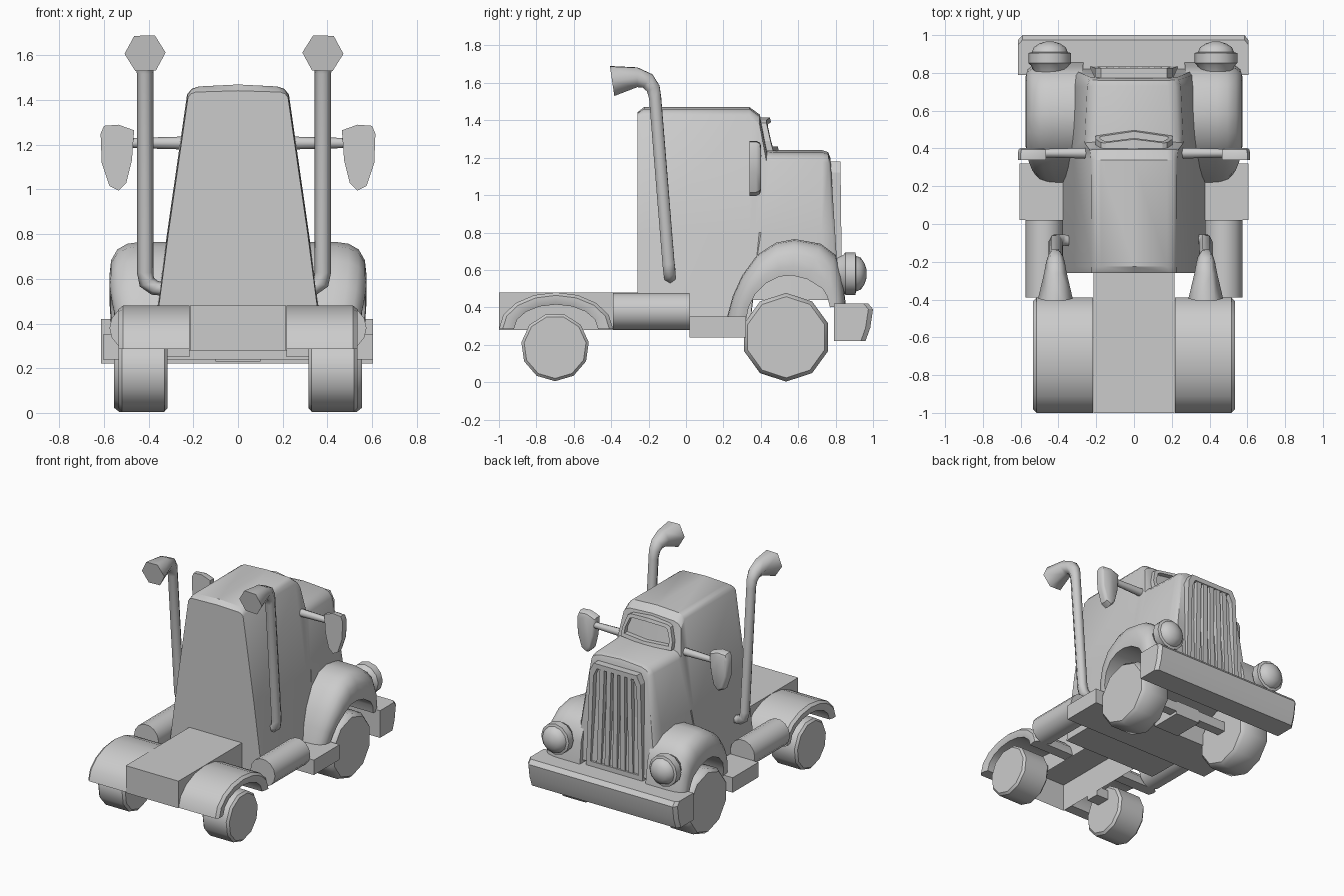
import bpy, bmesh, math
from mathutils import Vector

if "Cube" in bpy.data.objects:
    bpy.data.objects.remove(bpy.data.objects["Cube"])


def mesh(name, verts, faces, mirror=False, smooth=None):
    me = bpy.data.meshes.new(name)
    me.from_pydata([tuple(v) for v in verts], [], faces)
    bm = bmesh.new()
    bm.from_mesh(me)
    bmesh.ops.recalc_face_normals(bm, faces=bm.faces)
    bm.to_mesh(me)
    bm.free()
    o = bpy.data.objects.new(name, me)
    bpy.context.collection.objects.link(o)
    if smooth:
        bpy.ops.object.select_all(action='DESELECT')
        o.select_set(True)
        bpy.context.view_layer.objects.active = o
        bpy.ops.object.shade_smooth_by_angle(angle=math.radians(smooth))
    if mirror:
        o.modifiers.new("Mirror", 'MIRROR')
    return o


def loft(name, rings, mirror=False, smooth=None):
    n = len(rings[0])
    faces = [(k * n + i, k * n + (i + 1) % n, (k + 1) * n + (i + 1) % n, (k + 1) * n + i)
             for k in range(len(rings) - 1) for i in range(n)]
    last = (len(rings) - 1) * n
    faces += [tuple(range(n)), tuple(range(last, last + n))]
    return mesh(name, [p for r in rings for p in r], faces, mirror, smooth)


def box(name, x, y, z, mirror=False, open_bottom=False):
    o = loft(name, [[(a, b, c) for a, b in ((x[0], y[0]), (x[1], y[0]), (x[1], y[1]), (x[0], y[1]))]
                    for c in z], mirror)
    if open_bottom:
        bm = bmesh.new()
        bm.from_mesh(o.data)
        bmesh.ops.delete(bm, geom=[f for f in bm.faces if f.normal.z < -0.9], context='FACES')
        bm.to_mesh(o.data)
        bm.free()
    return o


def lathe(name, profile, axis, center, n, smooth=35, phase=0.0):
    rings = []
    for t, r in profile:
        ring = []
        for i in range(n):
            a = math.tau * i / n + phase
            u, v = r * math.cos(a), r * math.sin(a)
            off = (t, u, v) if axis == 'X' else (u, t, v)
            ring.append(Vector(center) + Vector(off))
        rings.append(ring)
    return loft(name, rings, True, smooth)


def fender(name, outer, inner, section, taper, smooth):
    # section holds (x, blend from outer arc to inner arc)
    rings = []
    for (a, b), (c, d), s in zip(outer, inner, taper):
        rings.append([(x * s, a + (c - a) * t, b + (d - b) * t) for x, t in section])
    loft(name, rings, True, smooth)


def frame(name, half, inset, yfun, depth):
    # raised rim with a recessed panel; half outline runs bottom centre to top centre
    out = half + [(-x, z) for x, z in reversed(half[1:-1])]
    zc = (half[0][1] + half[-1][1]) / 2
    w = max(x for x, z in half)
    h = half[-1][1] - zc
    inn = [(x * (1 - inset / w), zc + (z - zc) * (1 - inset / h)) for x, z in out]
    loops = [(out, -depth), (out, 0), (inn, 0), (inn, -depth * 0.6)]
    loft(name, [[(x, yfun(x, z) + d, z) for x, z in l] for l, d in loops])


# Cab and hood: tapered sections lofted along y (bottom y, top y, half width, bottom z, top z, shoulder)
rings = []
for yb, yt, wb, z0, zt, s in ((-.26, -.26, .38, .28, 1.442, .03), (-.225, -.225, .383, .28, 1.47, .045),
                              (.34, .34, .386, .28, 1.47, .045), (.34, .395, .386, .28, 1.43, .05),
                              (.34, .435, .386, .28, 1.245, .06), (.345, .47, .384, .44, 1.24, .06),
                              (.72, .73, .372, .44, 1.24, .06), (.80, .76, .36, .44, 1.23, .06),
                              (.82, .772, .345, .44, 1.20, .06)):
    def wid(z):
        return wb - (z - .28) * .138
    half = [(wid(z0), z0), (wid(.8) + .004, .8), (wid(zt - s), zt - s),
            (wid(zt) - .3 * s, zt - .45 * s), (wid(zt) - s, zt - .2 * s), (0, zt)]
    full = half + [(-x, z) for x, z in reversed(half[:-1])]
    rings.append([(x, yb + (yt - yb) * (z - z0) / (zt - z0), z) for x, z in full])
loft("cab_and_hood", rings, smooth=35)

# Windshield, grille and grille bars
frame("windshield", [(0, 1.235), (.205, 1.235), (.205, 1.29), (.175, 1.385), (.15, 1.4), (0, 1.415)],
      .025, lambda x, z: .497 - abs(x) * .15 - (z - 1.235) * .27, .06)


def grille_y(x, z):
    return .835 - (z - .42) * .012


frame("grille_frame", [(0, .42), (.23, .42), (.207, 1.12), (.175, 1.18), (0, 1.18)],
      .035, grille_y, .06)
for i in range(5):
    k = (i - 2) / 3
    loft("grille_bar", [[(k * w + dx, grille_y(0, z) + dy, z)
                         for dx, dy in ((-.018, -.05), (.018, -.05), (.018, -.005), (-.018, -.005))]
                        for z, w in ((.45, .195), (1.15, .165))])

# Front fenders
outer = [(.22, .35), (.25, .46), (.30, .57), (.38, .68), (.48, .745), (.58, .765),
         (.72, .74), (.80, .68), (.835, .58), (.855, .41)]
inner = [(.32, .33), (.335, .40), (.37, .47), (.43, .53), (.50, .565), (.57, .57),
         (.65, .55), (.73, .50), (.755, .46), (.77, .40)]
fender("front_fender", outer, inner,
       [(.27, 0), (.44, 0), (.495, .04), (.54, .17), (.568, .42), (.575, .75), (.57, 1), (.27, 1)],
       [.92, .95, .98, 1, 1, 1, 1, 1, 1, .99], 50)

# Rear fenders


def arch(ry, rz):
    return [(-.695 - ry * math.cos(math.pi * i / 8), .285 + rz * math.sin(math.pi * i / 8))
            for i in range(9)]


fender("rear_fender", arch(.305, .195), arch(.225, .13),
       [(.216, 0), (.515, 0), (.535, .25), (.535, .6), (.525, 1), (.216, 1)], [1] * 9, 35)

# Wheels and axle stubs
lathe("front_wheel", [(-.115, .215), (-.09, .237), (.09, .237), (.115, .217)], 'X',
      (.44, .535, .24), 10, 40, -math.pi / 2)
lathe("rear_wheel", [(-.11, .165), (-.095, .182), (.095, .182), (.11, .167)], 'X',
      (.425, -.70, .187), 11, 40, -math.pi / 2)
box("rear_axle_stub", (.216, .33), (-.75, -.65), (.25, .32), True)
box("front_axle_stub", (.1, .34), (.50, .57), (.25, .32), True)

# Chassis, rear deck, steps and fuel tanks
box("chassis", (-.34, .34), (.02, .34), (.24, .32))
box("axle_block", (-.1, .1), (.34, .57), (.23, .33))
box("rear_deck", (-.215, .215), (-1, -.255), (.28, .48), open_bottom=True)
box("step", (.33, .605), (.02, .32), (.24, .35), True)
lathe("fuel_tank", [(-.39, .1), (.02, .1)], 'Y', (.475, 0, .38), 14)

# Front bumper
prof = [(.79, .22), (.96, .22), (.985, .29), (1, .39), (.975, .42), (.79, .42)]
loft("front_bumper", [[(x, y + (0 if y < .8 else dy), z) for y, z in prof]
                      for x, dy in ((-.613, -.025), (-.59, 0), (.585, 0), (.605, -.025))], smooth=25)

# Headlights
o = lathe("headlight", [(.74, .05), (.80, .08), (.84, .1), (.852, .113), (.905, .113), (.91, .095),
                        (.935, .085), (.955, .055), (.966, .02)], 'Y', (.44, 0, .58), 12, 40)
o.location.x = -.006

# Side mirrors
lathe("mirror_arm", [(.2, .03), (.5, .022)], 'X', (0, .375, 1.208), 8, 50)
head = [(.465, 1.265), (.535, 1.29), (.6, 1.285), (.615, 1.25), (.61, 1.12), (.575, 1.015),
        (.535, .995), (.5, 1.03), (.475, 1.13)]
loft("mirror_head", [[(.54 + (x - .54) * s, y, 1.15 + (z - 1.15) * s) for x, z in head]
                     for y, s in ((.34, 1), (.375, 1), (.395, .93), (.402, .8))], True, 40)

# Exhaust stacks: six-sided pipe swept along a bent path
path = [(.325, -.09, .555, .03), (.355, -.085, .56, .034), (.39, -.088, .585, .037),
        (.398, -.093, .63, .037), (.398, -.165, 1.52, .037), (.398, -.175, 1.57, .042),
        (.398, -.205, 1.61, .05), (.398, -.26, 1.63, .06), (.398, -.395, 1.61, .092)]
pts = [Vector(p[:3]) for p in path]
u, prev, rings = Vector((0, 0, 1)), Vector((1, 0, 0)), []
for i, p in enumerate(pts):
    t = (pts[min(i + 1, len(pts) - 1)] - pts[max(i - 1, 0)]).normalized()
    u = prev.rotation_difference(t) @ u
    u = (u - t * u.dot(t)).normalized()
    v, prev = t.cross(u), t
    rings.append([p + path[i][3] * (u * math.cos(k * math.pi / 3) + v * math.sin(k * math.pi / 3))
                  for k in range(6)])
loft("exhaust_stack", rings, True, 65).location.x = -.018
